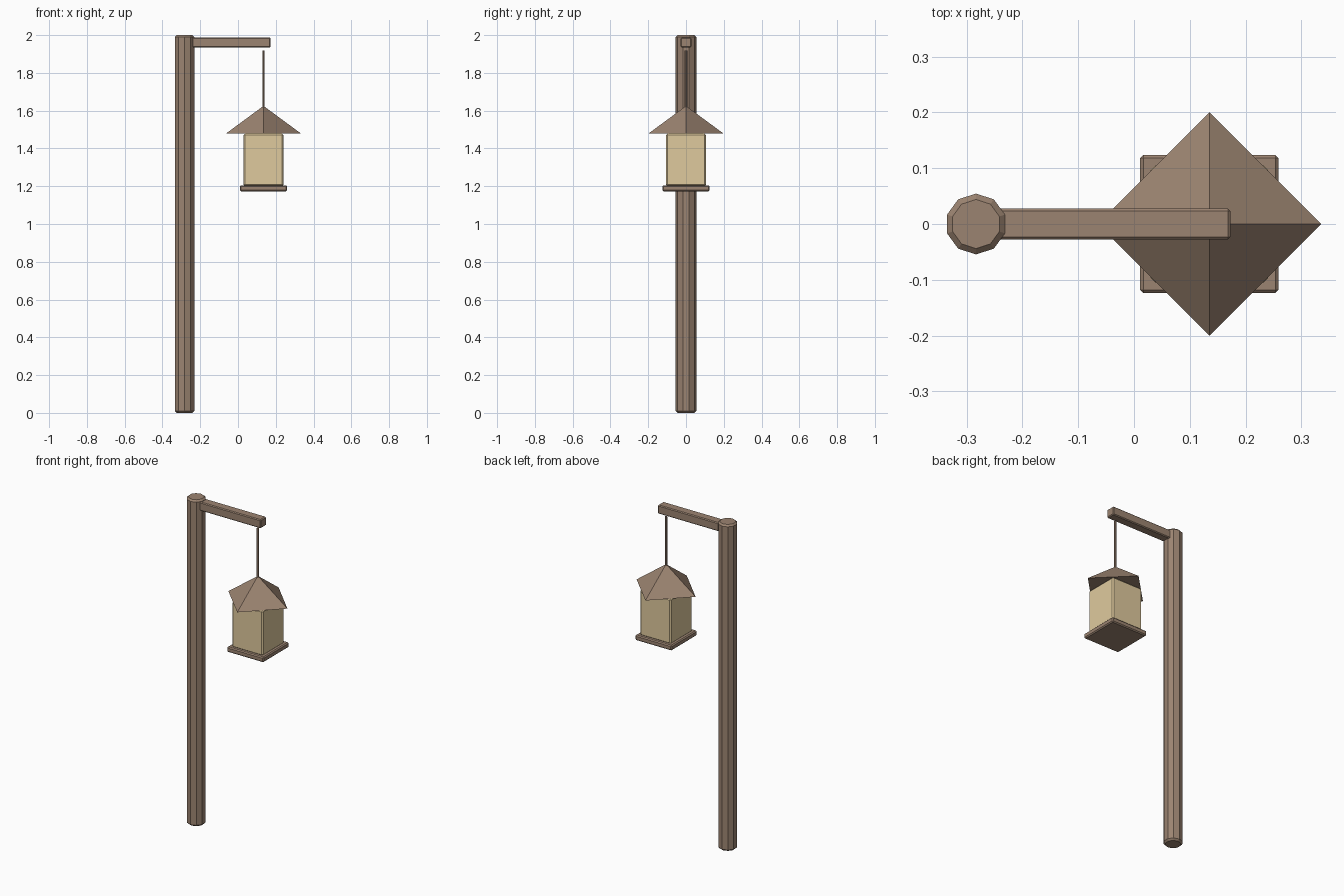
import bpy, bmesh
from mathutils import Matrix, Vector

if "Cube" in bpy.data.objects:
    bpy.data.objects.remove(bpy.data.objects["Cube"])


def material(name, rgb):
    m = bpy.data.materials.new(name)
    m.diffuse_color = (*rgb, 1)
    m.use_nodes = True
    m.node_tree.nodes["Principled BSDF"].inputs["Base Color"].default_value = m.diffuse_color
    return m


WOOD = material("wood", (0.33, 0.23, 0.165))
PAPER = material("paper", (0.74, 0.59, 0.34))
LAMP_X = 0.135


def finish(name, bm, mat):
    me = bpy.data.meshes.new(name)
    bm.to_mesh(me)
    bm.free()
    me.materials.append(mat)
    ob = bpy.data.objects.new(name, me)
    bpy.context.collection.objects.link(ob)
    return ob


def box(name, lo, hi, bevel, mat):
    lo, hi = Vector(lo), Vector(hi)
    bm = bmesh.new()
    bmesh.ops.create_cube(bm, size=1, matrix=Matrix.Translation((lo + hi) / 2)
                          @ Matrix.Diagonal((*(hi - lo), 1)))
    bmesh.ops.bevel(bm, geom=bm.edges[:], offset=bevel, segments=1,
                    affect='EDGES', profile=0.5)
    return finish(name, bm, mat)


def cone(name, x, z0, z1, r0, r1, sides, mat, bevel=0):
    bm = bmesh.new()
    bmesh.ops.create_cone(bm, cap_ends=True, segments=sides, radius1=r0, radius2=r1,
                          depth=z1 - z0, matrix=Matrix.Translation((x, 0, (z0 + z1) / 2)))
    if bevel:
        rims = [e for e in bm.edges if abs(e.verts[0].co.z - e.verts[1].co.z) < 1e-5]
        bmesh.ops.bevel(bm, geom=rims, offset=bevel, segments=1,
                        affect='EDGES', profile=0.5)
    return finish(name, bm, mat)


# Post and hanging arm
cone("post", -0.283, 0, 2, 0.0545, 0.0545, 10, WOOD, 0.01)
box("arm", (-0.243, -0.028, 1.935), (0.173, 0.028, 1.988), 0.005, WOOD)

# Thin hanger below the arm
cone("hanger", LAMP_X, 1.61, 1.918, 0.007, 0.007, 6, WOOD)

# Lantern: pyramid roof with corners on the axes, paper body, base tray
cone("lantern_roof", LAMP_X, 1.478, 1.625, 0.2, 0, 4, WOOD)
box("lantern_body", (LAMP_X - 0.105, -0.105, 1.2), (LAMP_X + 0.105, 0.105, 1.478), 0.008, PAPER)
box("lantern_tray", (LAMP_X - 0.124, -0.124, 1.173), (LAMP_X + 0.124, 0.124, 1.205), 0.006, WOOD)
